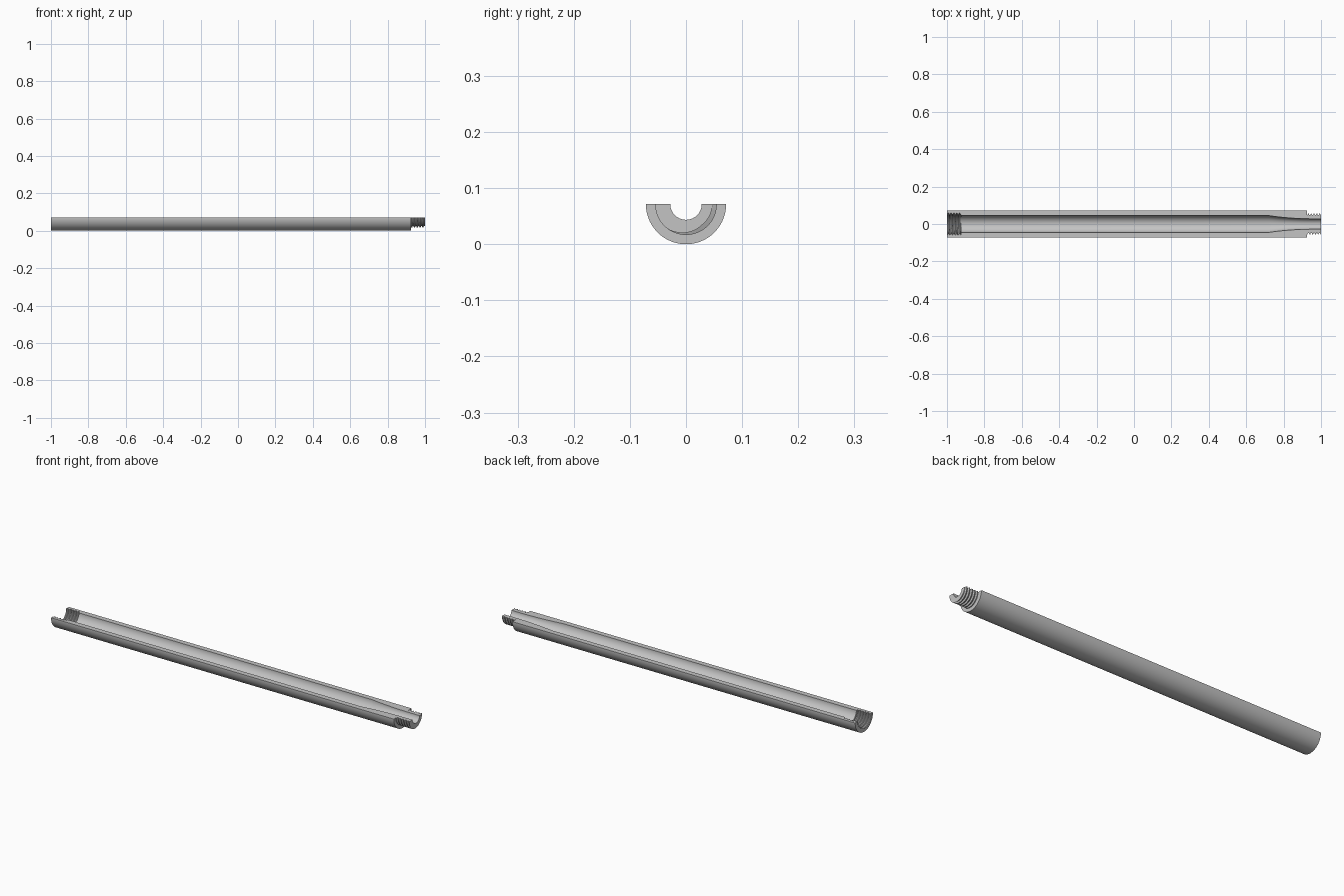
import bpy
import bmesh
from math import pi, cos, sin, radians

cube = bpy.data.objects.get("Cube")
if cube:
    bpy.data.objects.remove(cube, do_unlink=True)

OUTER, BORE, NOZZLE = 0.0715, 0.045, 0.028   # radii
SHOULDER, SOCKET_END = 0.925, -0.925         # thread limits along x
PITCH, TEETH, SEGMENTS = 0.015, 5, 64
# One tooth as (position in pitch, height) corners
TOOTH = [(0.0, 1), (0.15, 1), (0.35, 0), (0.65, 0), (0.85, 1)]


def tooth_height(u):
    """Trapezoid wave with a crest at every whole number."""
    d = abs(u - round(u))
    return min(1, max(0, (0.35 - d) / 0.2))


def thread(x0, x1, root, crest, turn):
    """Section through a right-handed helical thread, advanced by turn."""
    points = []
    for i in range(-1, TEETH + 1):
        for u, _ in TOOTH:
            x = min(x1, max(x0, x0 + (i + u + turn) * PITCH))
            h = tooth_height((x - x0) / PITCH - turn)
            points.append((x, root + (crest - root) * h))
    return [(x0, points[0][1])] + points + [(x1, points[-1][1])]


def section(turn):
    """Closed wall section as (x, radius)."""
    outside = [(-1, OUTER), (SHOULDER, OUTER)]
    outside += thread(SHOULDER, 1, 0.047, 0.055, turn)
    # Tapering bore, from the nozzle back to the socket
    steps = [i / 16 for i in range(17)]
    taper = [(0.72 + 0.23 * t, NOZZLE + (BORE - NOZZLE) * (1 - t) ** 2) for t in steps]
    inside = [(1, NOZZLE)] + taper[::-1] + [(SOCKET_END, BORE)]
    inside += thread(-1, SOCKET_END, 0.050, 0.058, turn)[::-1]
    return outside + inside


# Sweep the section through half a turn
bm = bmesh.new()
rings = []
for k in range(SEGMENTS + 1):
    a = pi + pi * k / SEGMENTS
    rings.append([bm.verts.new((x, r * cos(a), OUTER + r * sin(a)))
                  for x, r in section(0.5 * k / SEGMENTS)])
n = len(rings[0])
for r0, r1 in zip(rings, rings[1:]):
    for i in range(n):
        j = (i + 1) % n
        bm.faces.new((r0[i], r0[j], r1[j], r1[i]))

# Flat cut faces
bm.faces.new(rings[0][::-1])
bm.faces.new(rings[-1])
bmesh.ops.remove_doubles(bm, verts=bm.verts, dist=1e-5)
bmesh.ops.recalc_face_normals(bm, faces=bm.faces)

mesh = bpy.data.meshes.new("half_tube")
bm.to_mesh(mesh)
bm.free()
tube = bpy.data.objects.new("half_tube", mesh)
bpy.context.collection.objects.link(tube)

# Plain grey metal
grey = bpy.data.materials.new("grey_metal")
grey.use_nodes = True
color = (0.55, 0.55, 0.55, 1)
grey.diffuse_color = color
grey.node_tree.nodes["Principled BSDF"].inputs["Base Color"].default_value = color
mesh.materials.append(grey)

bpy.ops.object.select_all(action="DESELECT")
tube.select_set(True)
bpy.context.view_layer.objects.active = tube
bpy.ops.object.shade_smooth_by_angle(angle=radians(30))
